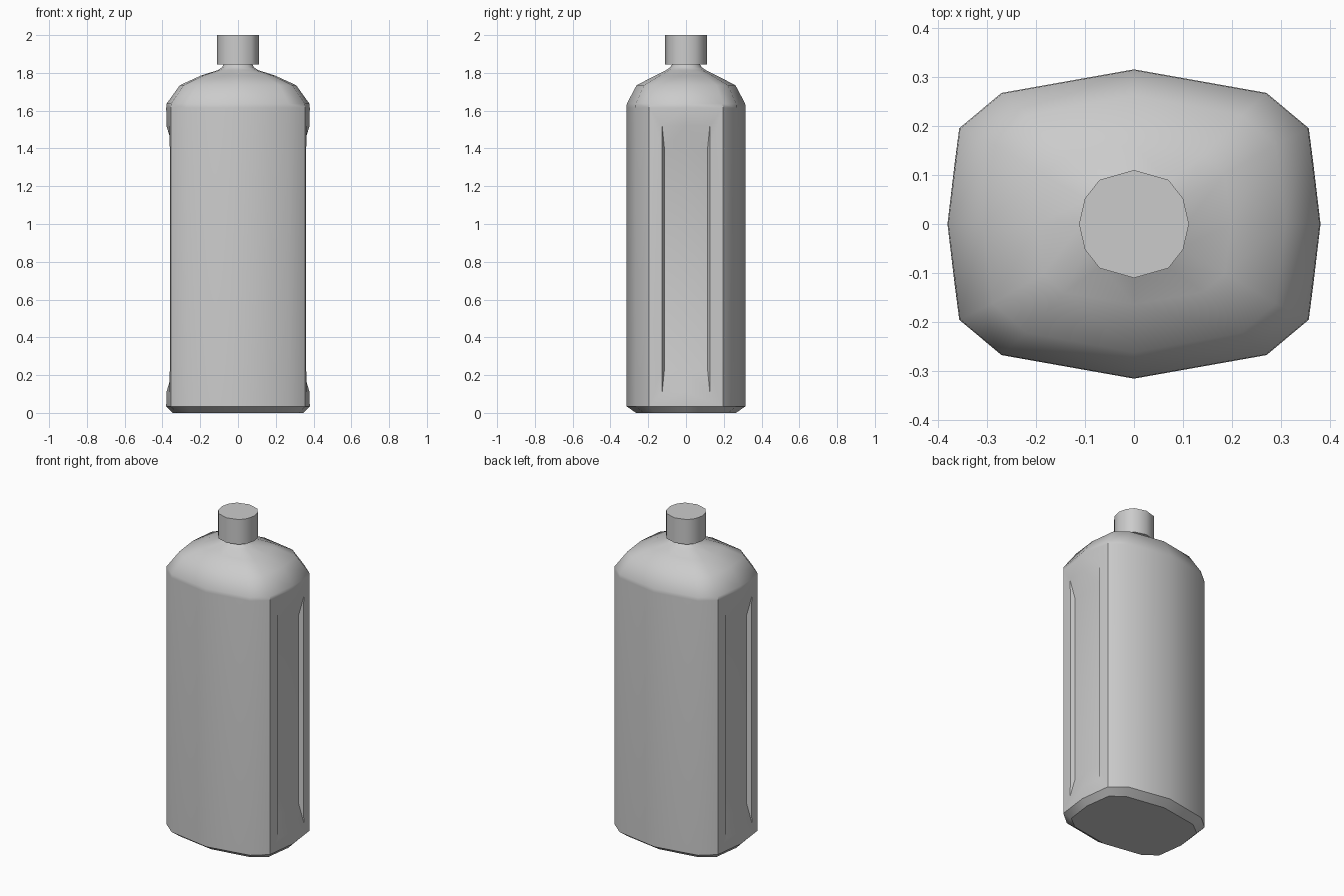
import bpy, bmesh, math

if "Cube" in bpy.data.objects:
    bpy.data.objects.remove(bpy.data.objects["Cube"])

# Quarter outlines, from the front/back middle round to the side middle
BODY = [(0, 0.315), (0.27, 0.267), (0.356, 0.195), (0.38, 0)]
ROUND = [(0, 0.11), (0.07, 0.09), (0.10, 0.052), (0.112, 0)]


def ring(bm, quarter, z, sx=1.0, sy=1.0):
    """Twelve-point ring mirrored from a quarter outline."""
    q = [(x * sx, y * sy) for x, y in quarter]
    pts = q + [(x, -y) for x, y in q[-2::-1]]
    pts += [(-x, y) for x, y in pts[-2:0:-1]]
    return [bm.verts.new((x, y, z)) for x, y in pts]


def bridge(bm, a, b, skip=()):
    n = len(a)
    for i in range(n):
        if i not in skip:
            j = (i + 1) % n
            bm.faces.new((a[i], a[j], b[j], b[i]))


def finish(bm, name, angle):
    bmesh.ops.recalc_face_normals(bm, faces=bm.faces)
    me = bpy.data.meshes.new(name)
    bm.to_mesh(me)
    bm.free()
    ob = bpy.data.objects.new(name, me)
    bpy.context.collection.objects.link(ob)
    bpy.ops.object.select_all(action='DESELECT')
    ob.select_set(True)
    bpy.context.view_layer.objects.active = ob
    bpy.ops.object.shade_smooth_by_angle(angle=math.radians(angle))
    return ob


# Bottle: chamfered foot, straight body, domed shoulder and neck
bm = bmesh.new()
foot = ring(bm, BODY, 0, 0.91, 0.84)
low = ring(bm, BODY, 0.035)
high = ring(bm, BODY, 1.615)
rings = [high,
         ring(bm, BODY, 1.637, 0.995, 0.995),
         ring(bm, BODY, 1.735, 0.81, 0.83),
         ring(bm, BODY, 1.785, 0.52, 0.52),
         ring(bm, ROUND, 1.815, 0.95, 0.95),
         ring(bm, ROUND, 1.83, 0.75, 0.75),
         ring(bm, ROUND, 1.85, 0.65, 0.65)]
bm.faces.new(foot)
bridge(bm, foot, low)
bridge(bm, low, high, skip=(2, 3, 8, 9))
for a, b in zip(rings, rings[1:]):
    bridge(bm, a, b)
bm.faces.new(rings[-1])

# Recessed grip panel on each side
ZS = (0.11, 0.23, 1.40, 1.52)
for s, mid, corners in ((1, 3, ((1, 2), (-1, 4))), (-1, 9, ((1, 10), (-1, 8)))):
    C = [bm.verts.new((s * x, 0, z)) for x, z in zip((0.379, 0.343, 0.343, 0.379), ZS)]
    for sy, corner in corners:
        A, B, M, N = low[corner], high[corner], low[mid], high[mid]
        R = [bm.verts.new((s * x, sy * 0.126, z))
             for x, z in zip((0.365, 0.361, 0.361, 0.365), ZS)]
        F = [bm.verts.new((s * 0.337, sy * 0.114, z)) for z in ZS[1:3]]
        for f in ((A, M, C[0], R[0]), (N, B, R[3], C[3]),
                  (A, R[0], R[1]), (A, R[1], R[2], B), (B, R[2], R[3]),
                  (R[0], F[0], R[1]), (R[1], F[0], F[1], R[2]), (R[2], F[1], R[3]),
                  (R[0], C[0], C[1], F[0]), (F[0], C[1], C[2], F[1]),
                  (F[1], C[2], C[3], R[3])):
            bm.faces.new(f)
finish(bm, "bottle", 35)

# Screw cap
bm = bmesh.new()
bottom = ring(bm, ROUND, 1.845)
top = ring(bm, ROUND, 2.0)
bm.faces.new(bottom)
bm.faces.new(top)
bridge(bm, bottom, top)
finish(bm, "cap", 40)
